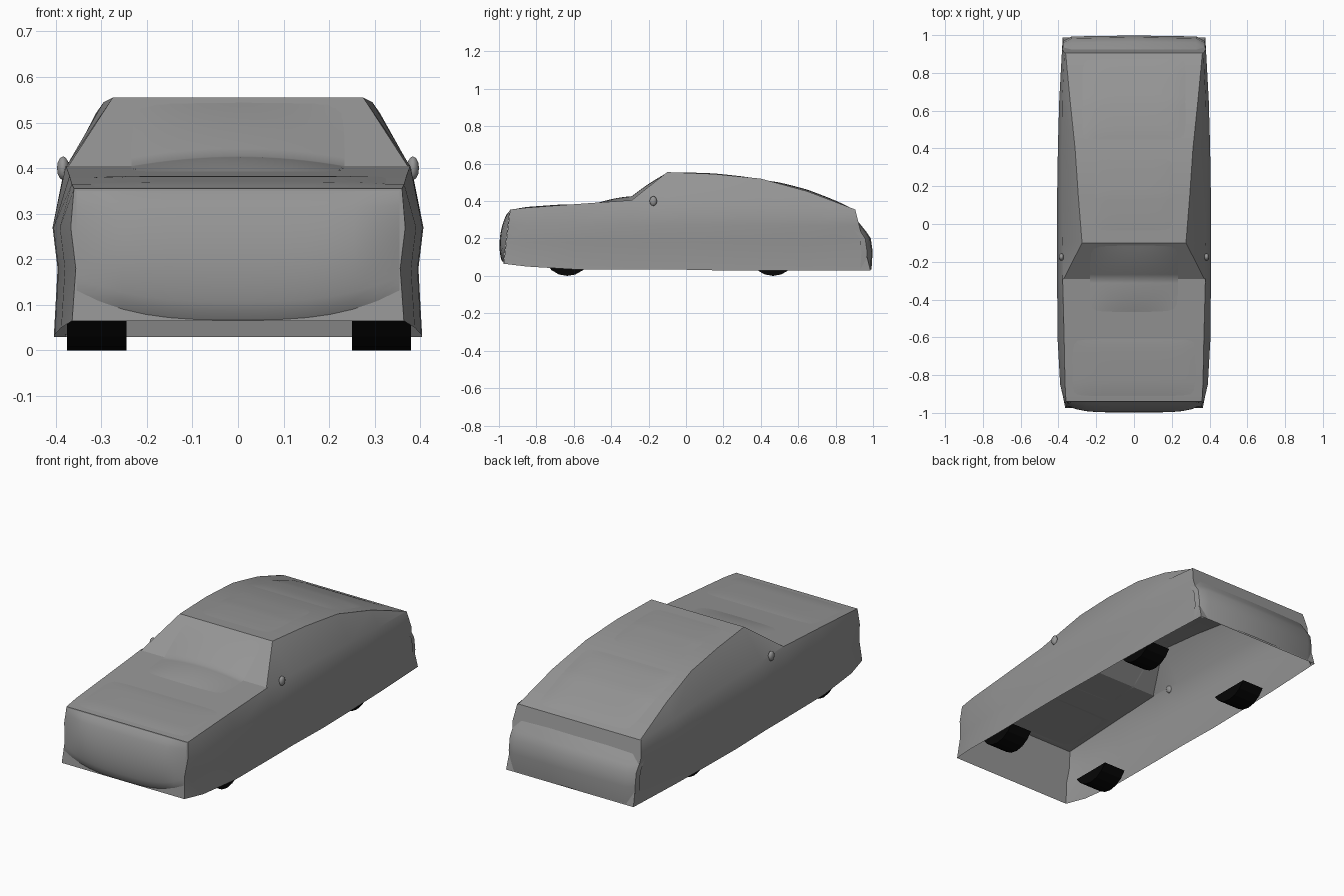
import bpy, bmesh, math

if "Cube" in bpy.data.objects:
    bpy.data.objects.remove(bpy.data.objects["Cube"])

# Dark grey body paint and black tyres
paint = bpy.data.materials.new("body_grey")
paint.diffuse_color = (0.3, 0.3, 0.3, 1)
paint.use_nodes = True
paint.node_tree.nodes["Principled BSDF"].inputs["Base Color"].default_value = paint.diffuse_color
black = bpy.data.materials.new("tyre_black")
black.diffuse_color = (0.002, 0.002, 0.002, 1)
black.use_nodes = True
black.node_tree.nodes["Principled BSDF"].inputs["Base Color"].default_value = black.diffuse_color


def add_mesh(name, verts, faces, angle=None, mat=paint):
    me = bpy.data.meshes.new(name)
    me.from_pydata(verts, [], faces)
    bm = bmesh.new()
    bm.from_mesh(me)
    bmesh.ops.remove_doubles(bm, verts=bm.verts, dist=0.0005)
    bmesh.ops.recalc_face_normals(bm, faces=bm.faces)
    bm.to_mesh(me)
    bm.free()
    ob = bpy.data.objects.new(name, me)
    bpy.context.collection.objects.link(ob)
    me.materials.append(mat)
    if angle:
        bpy.ops.object.select_all(action='DESELECT')
        bpy.context.view_layer.objects.active = ob
        ob.select_set(True)
        bpy.ops.object.shade_smooth_by_angle(angle=math.radians(angle))
    return ob


def grid(name, rows, angle=None):
    n = len(rows[0])
    verts = [p for r in rows for p in r]
    faces = [(i * n + j, i * n + j + 1, (i + 1) * n + j + 1, (i + 1) * n + j)
             for i in range(len(rows) - 1) for j in range(n - 1)]
    return add_mesh(name, verts, faces, angle)


# Body stations: y, bottom z, side x, belt x, belt z, roof edge x, roof edge z, lean
stations = [
    (-0.94, 0.065, 0.364, 0.360, 0.355, 0.360, 0.355, -0.12),
    (-0.85, 0.050, 0.388, 0.365, 0.365, 0.362, 0.365, 0),
    (-0.60, 0.035, 0.402, 0.370, 0.383, 0.366, 0.383, 0),
    (-0.29, 0.035, 0.404, 0.378, 0.405, 0.372, 0.405, 0),
    (-0.10, 0.035, 0.404, 0.380, 0.400, 0.275, 0.555, 0),
    (0.15, 0.030, 0.404, 0.382, 0.395, 0.295, 0.545, 0),
    (0.40, 0.030, 0.400, 0.382, 0.385, 0.312, 0.520, 0),
    (0.65, 0.030, 0.393, 0.380, 0.370, 0.338, 0.452, 0),
    (0.905, 0.030, 0.378, 0.368, 0.355, 0.362, 0.355, 0.25),
]


def section(s):
    y, zb, w, bx, bz, rx, rz, k = s
    half = [(w, zb), (w - 0.008, 0.18), (w + 0.003, 0.27), (bx, bz), (rx, rz)]
    pts = half + [(-x, z) for x, z in reversed(half)]
    return [(x, y + k * (bz - z), z) for x, z in pts]


# Open-bottomed shell with hood, roof and sides
rows = [section(s) for s in stations]
grid("body_shell", rows, 25)


# End panels closing the nose and tail
def end_panel(name, row):
    h = len(row) // 2
    grid(name, [[row[i], row[-1 - i]] for i in range(h)])


end_panel("nose_panel", rows[0])
end_panel("tail_panel", rows[-1])


def top_z(y):
    for a, b in zip(stations, stations[1:]):
        if a[0] <= y <= b[0]:
            t = (y - a[0]) / (b[0] - a[0])
            return a[6] + t * (b[6] - a[6])
    return stations[-1][6]


# Softly raised panels over the top surfaces
def pad(name, half_w, y0, y1, bulge, pu=6, pv=4, n=16):
    out = []
    for j in range(n + 1):
        v = -1 + 2 * j / n
        y = y0 + (v + 1) / 2 * (y1 - y0)
        out.append([(half_w * u, y, top_z(y) - 0.001 + bulge * (1 - u ** pu) * (1 - v ** pv))
                    for u in (-1 + 2 * i / n for i in range(n + 1))])
    grid(name, out, 40)


pad("hood_panel", 0.34, -0.92, -0.60, 0.005)
pad("windshield", 0.24, -0.47, -0.11, 0.022, 2, 2)
pad("roof_panel", 0.22, -0.05, 0.36, 0.004)
pad("rear_window", 0.28, 0.44, 0.88, 0.010)

# Bulging front bumper and grille
N = 14
front = []
for j in range(N + 1):
    v = j / N
    row = []
    for i in range(N + 1):
        u = -1 + 2 * i / N
        z0 = 0.067 + 0.065 * abs(u) ** 3
        z = z0 + v * (0.35 - z0)
        edge = (1 - u ** 6) * max(0, math.sin(math.pi * v)) ** 0.6
        row.append((0.355 * u, -0.94 - 0.12 * (0.355 - z) - 0.001 - 0.036 * edge, z))
    front.append(row)
grid("front_bumper", front, 40)

# Stepped rear bumper wrapping towards the sides
rear = []
for y, z in [(0.925, 0.285), (0.965, 0.235), (0.988, 0.2), (0.998, 0.13), (0.992, 0.035)]:
    rear.append([(x, y - d, z) for x, d in
                 ((-0.38, 0.06), (-0.375, 0.03), (-0.33, 0.005), (0, 0),
                  (0.33, 0.005), (0.375, 0.03), (0.38, 0.06))])
grid("rear_bumper", rear, 30)

# Small door mirrors
for side, label in ((-1, "left"), (1, "right")):
    bpy.ops.mesh.primitive_uv_sphere_add(segments=10, ring_count=6,
                                         location=(side * 0.384, -0.175, 0.4))
    ob = bpy.context.object
    ob.name = label + "_mirror"
    ob.scale = (0.014, 0.02, 0.026)
    ob.data.materials.append(paint)
    bpy.ops.object.shade_smooth()

# Black lower tyre segments
R = 0.13
for y, end in ((-0.635, "front"), (0.465, "rear")):
    for x0, x1, label in ((-0.375, -0.245, "left"), (0.25, 0.38, "right")):
        arc = [(y + R * math.sin(a), R - R * math.cos(a))
               for a in (math.radians(-60 + 20 * i) for i in range(7))]
        n = len(arc)
        verts = [(x, p, q) for x in (x0, x1) for p, q in arc]
        faces = [tuple(range(n)), tuple(range(n, 2 * n))]
        faces += [(i, (i + 1) % n, n + (i + 1) % n, n + i) for i in range(n)]
        add_mesh(f"{end}_{label}_wheel", verts, faces, None, black)
